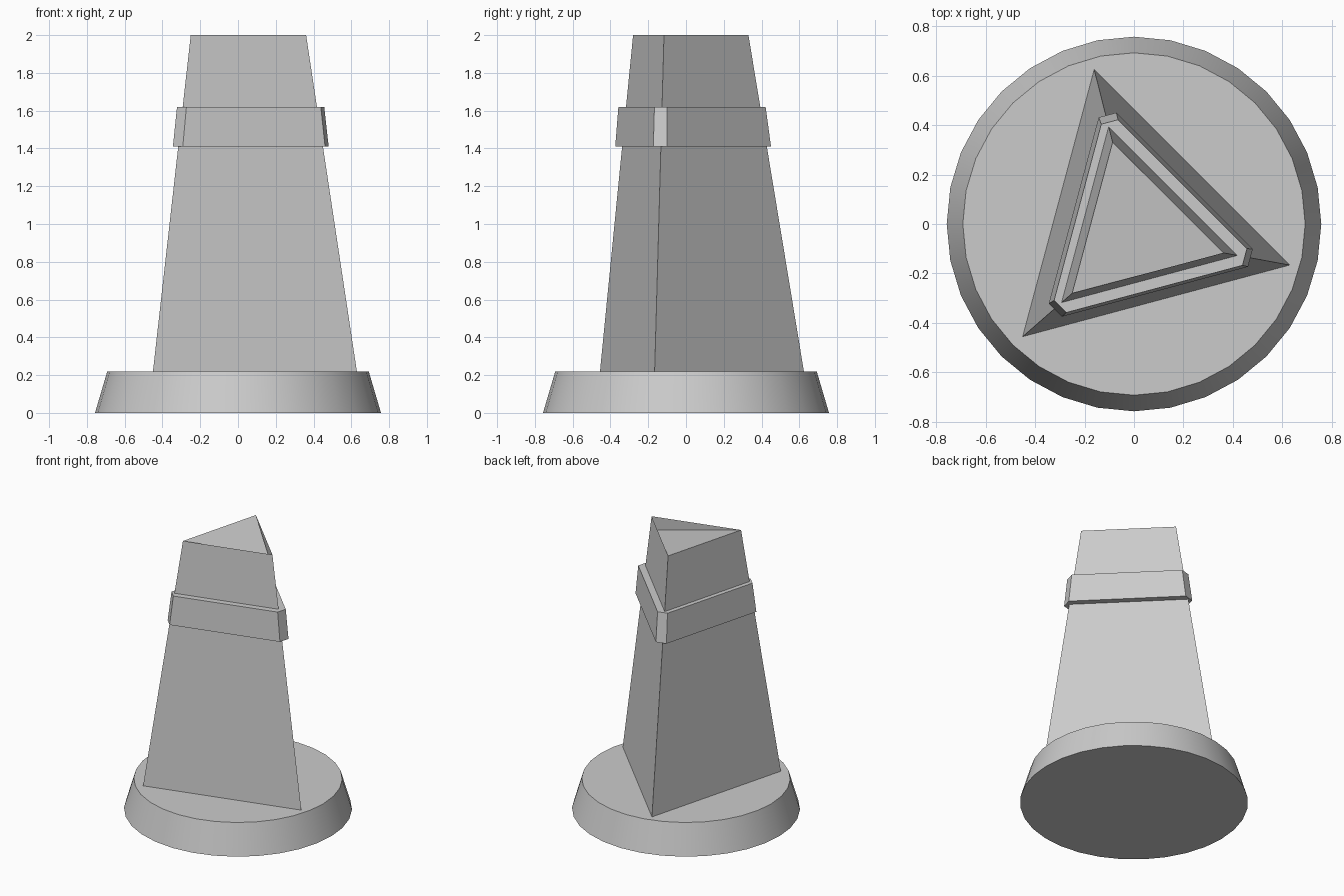
import bpy
import bmesh
from math import cos, sin, radians, pi

if "Cube" in bpy.data.objects:
    bpy.data.objects.remove(bpy.data.objects["Cube"])

CORNERS = (105, 225, -15)


def ring(angles, radius, z, cx=0.0, cy=0.0):
    return [(cx + radius * cos(radians(a)), cy + radius * sin(radians(a)), z) for a in angles]


def loft(name, lower, upper, cap=None):
    """Join two matching rings; cap replaces the upper ring as the top surface."""
    bm = bmesh.new()
    low = [bm.verts.new(p) for p in lower]
    up = [bm.verts.new(p) for p in upper]
    n = len(low)
    for i in range(n):
        j = (i + 1) % n
        bm.faces.new((low[i], low[j], up[j], up[i]))
    bm.faces.new(low[::-1])
    bm.faces.new([bm.verts.new(p) for p in cap] if cap else up)
    mesh = bpy.data.meshes.new(name)
    bm.to_mesh(mesh)
    bm.free()
    ob = bpy.data.objects.new(name, mesh)
    bpy.context.collection.objects.link(ob)
    bpy.ops.object.select_all(action='DESELECT')
    ob.select_set(True)
    bpy.context.view_layer.objects.active = ob
    bpy.ops.object.shade_smooth_by_angle(angle=radians(30))
    return ob


# Round tapered foot
circle = [i * 360 / 32 for i in range(32)]
loft("base", ring(circle, 0.757, 0.0), ring(circle, 0.692, 0.22))

# Three-sided tapering shaft, its top surface dipping at the right corner
top = ring(CORNERS, 0.365, 2.0, 0.008, -0.022)
dip = ring(CORNERS, 0.365, 2.0, 0.008, -0.022)
dip[2] = (dip[2][0], dip[2][1], 1.9)
loft("shaft", ring(CORNERS, 0.646, 0.215, 0.006, 0.001), top, dip)

# Collar with clipped corners
clipped = [a + d for a in CORNERS for d in (-4.5, 4.5)]
loft("collar", ring(clipped, 0.473, 1.41, 0.015, -0.015),
     ring(clipped, 0.447, 1.62, 0.017, -0.018))
